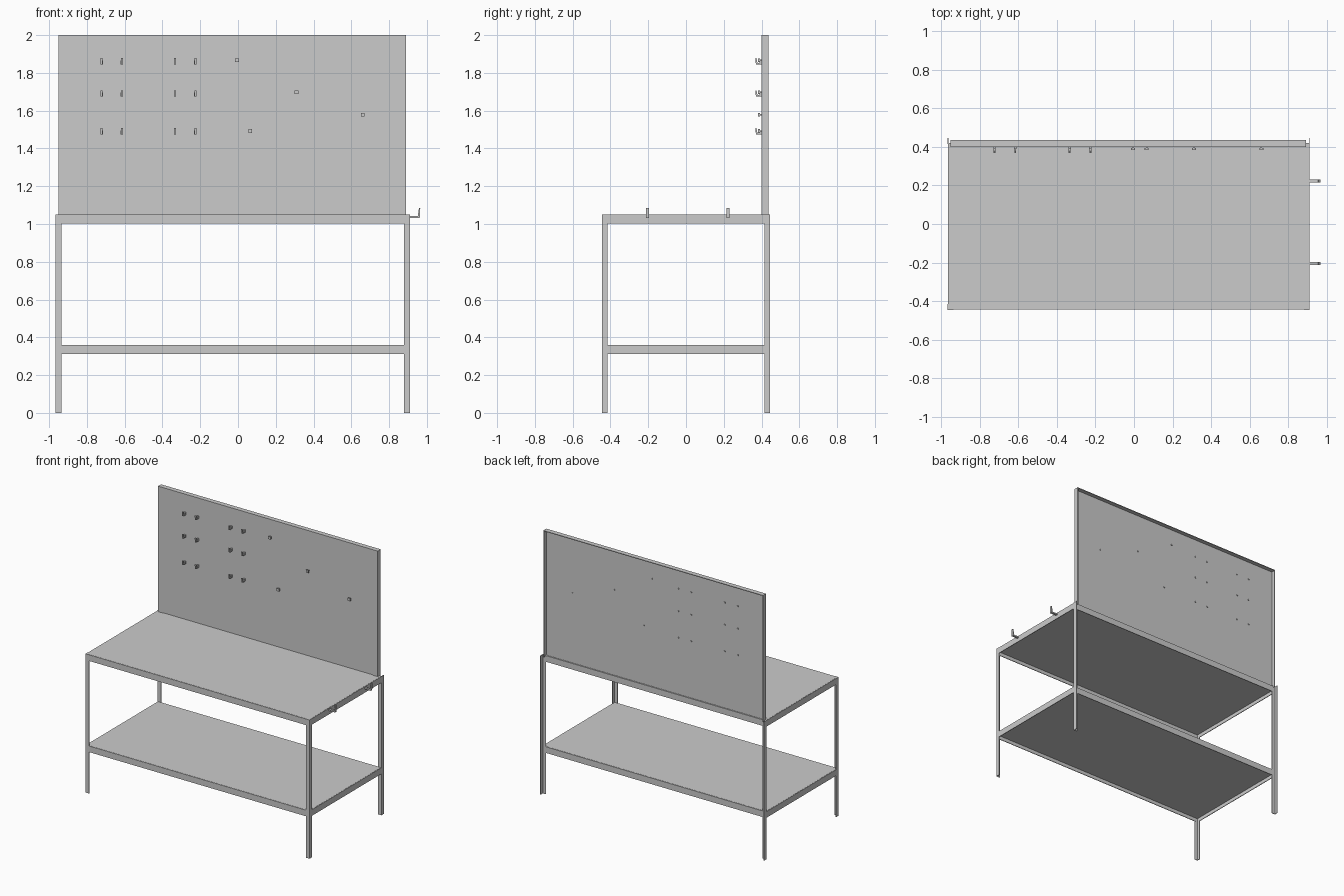
import bpy, bmesh
from mathutils import Vector as V

if "Cube" in bpy.data.objects:
    bpy.data.objects.remove(bpy.data.objects["Cube"])

X0, X1 = -0.965, 0.91        # bench ends
Y0, Y1 = -0.445, 0.445       # bench front and back
W, T = 0.03, 0.005           # angle-iron leg width and thickness


def prism(name, pts, ext):
    """Extrude a planar outline of 3D points along a vector."""
    bm = bmesh.new()
    f = bm.faces.new([bm.verts.new(p) for p in pts])
    r = bmesh.ops.extrude_face_region(bm, geom=[f])
    bmesh.ops.translate(bm, vec=V(ext),
                        verts=[e for e in r['geom'] if isinstance(e, bmesh.types.BMVert)])
    bmesh.ops.recalc_face_normals(bm, faces=bm.faces)
    me = bpy.data.meshes.new(name)
    bm.to_mesh(me)
    bm.free()
    ob = bpy.data.objects.new(name, me)
    bpy.context.collection.objects.link(ob)
    return ob


def box(name, a, b):
    (x0, y0, z0), (x1, y1, z1) = a, b
    return prism(name, [(x0, y0, z0), (x1, y0, z0), (x1, y1, z0), (x0, y1, z0)],
                 (0, 0, z1 - z0))


def angle(name, corner, ext, u, v, t=T):
    """L-section bar: outer corner, length vector, and its two flange vectors."""
    c, u, v = V(corner), V(u), V(v)
    tu, tv = u.normalized() * t, v.normalized() * t
    return prism(name, [c, c + u, c + u + tv, c + tu + tv, c + tu + v, c + v], ext)


# legs: the back pair repeats the front pair, so it opens to the rear
for side, x, s in (("left", X0, 1), ("right", X1, -1)):
    for end, y in (("front", Y0), ("back", Y1 - W)):
        angle(f"{end}_{side}_leg", (x, y, 0), (0, 0, 1.05), (s * W, 0, 0), (0, W, 0))

# worktop and lower shelf, each with a panel and four rails
for part, z in (("worktop", 1.05), ("shelf", 0.36)):
    box(f"{part}_panel", (X0 + T, Y0 + T, z - 0.02), (X1 - T, Y1 - W, z))
    length = (X1 - X0 - 2 * T, 0, 0)
    angle(f"{part}_front_rail", (X0 + T, Y0 + 0.001, z - 0.001), length,
          (0, 0, -0.046), (0, 0.03, 0))
    angle(f"{part}_back_rail", (X0 + T, Y1 - W + T, z - 0.001), length,
          (0, 0, -0.046), (0, -0.03, 0))
    for side, x, s in (("left", X0, 1), ("right", X1, -1)):
        angle(f"{part}_{side}_rail", (x + s * 0.001, Y0 + T, z - 0.001),
              (0, Y1 - Y0 - W, 0), (0, 0, -0.046), (s * 0.03, 0, 0))

# tool board frame: front plate with outer flange running backwards
BX0, BX1, BY, BZ, F, D = -0.95, 0.89, 0.40, 2.0, 0.04, 0.036
angle("board_left_post", (BX0, BY, 1.04), (0, 0, BZ - 1.04), (F, 0, 0), (0, D, 0))
angle("board_right_post", (BX1, BY, 1.04), (0, 0, BZ - 1.04), (-F, 0, 0), (0, D, 0))
angle("board_top_rail", (BX0, BY, BZ), (BX1 - BX0, 0, 0), (0, 0, -F), (0, D, 0))
box("tool_board", (BX0 + 0.015, BY + T, 1.04), (BX1 - 0.015, BY + 0.012, BZ - 0.015))

# tapered tool hooks in pairs on the left of the board
for i, z in enumerate((1.845, 1.675, 1.475)):
    for j, x in enumerate((-0.722, -0.615, -0.333, -0.226)):
        prism(f"tool_hook_{i}_{j}",
              [(x - 0.005, y, z + dz) for y, dz in
               ((0.417, 0), (0.37, 0), (0.367, 0.033), (0.373, 0.033),
                (0.378, 0.008), (0.417, 0.008))], (0.01, 0, 0))
        box(f"hook_plate_{i}_{j}", (x - 0.006, 0.388, z), (x + 0.006, 0.402, z + 0.02))

# single pegs through the board
for i, (x, z) in enumerate(((-0.005, 1.867), (0.065, 1.492), (0.31, 1.697), (0.66, 1.578))):
    box(f"peg_head_{i}", (x - 0.01, 0.382, z - 0.01), (x + 0.01, 0.393, z + 0.01))
    box(f"peg_shaft_{i}", (x - 0.004, 0.393, z - 0.004), (x + 0.004, 0.417, z + 0.004))

# hanging hooks on the right end
for i, y in enumerate((-0.205, 0.223)):
    prism(f"side_hook_{i}",
          [(x, y - 0.008, z) for x, z in
           ((0.9, 1.032), (0.962, 1.032), (0.965, 1.085), (0.958, 1.085),
            (0.952, 1.042), (0.9, 1.042))], (0, 0.016, 0))
